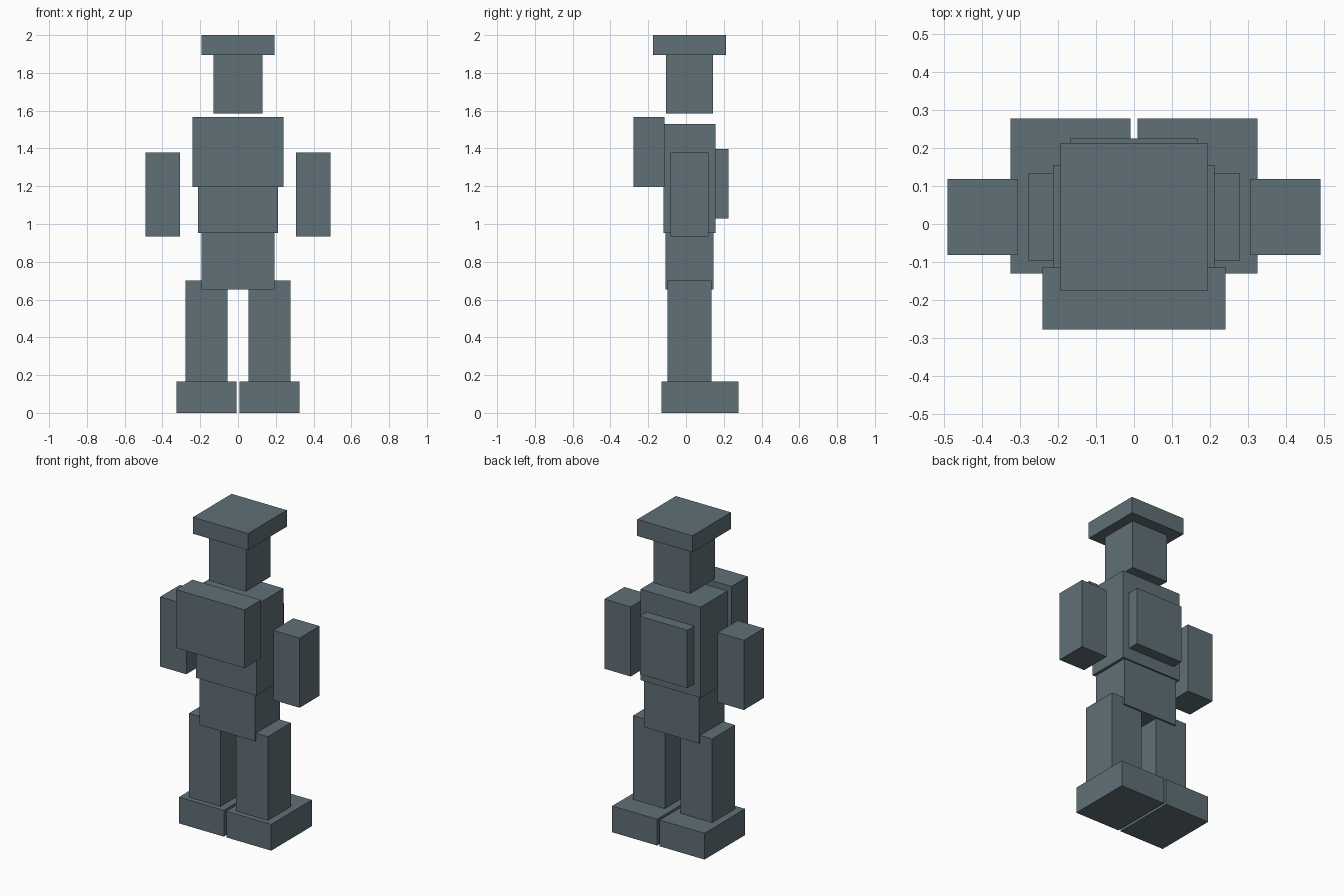
import bpy
import bmesh
from mathutils import Vector

cube = bpy.data.objects.get("Cube")
if cube:
    bpy.data.objects.remove(cube, do_unlink=True)

# One slate grey for the whole figure
SLATE = (0.115, 0.16, 0.18, 1.0)
slate = bpy.data.materials.new("slate_grey")
slate.use_nodes = True
slate.diffuse_color = SLATE
slate.node_tree.nodes["Principled BSDF"].inputs["Base Color"].default_value = SLATE


def block(name, x, y, z):
    """Flat-faced box spanning the given (low, high) range on each axis."""
    spans = (x, y, z)
    centre = Vector([(low + high) / 2 for low, high in spans])
    size = Vector([high - low for low, high in spans])
    bm = bmesh.new()
    bmesh.ops.create_cube(bm, size=1)
    bmesh.ops.scale(bm, vec=size, verts=bm.verts)
    mesh = bpy.data.meshes.new(name)
    bm.to_mesh(mesh)
    bm.free()
    mesh.materials.append(slate)
    obj = bpy.data.objects.new(name, mesh)
    obj.location = centre
    bpy.context.collection.objects.link(obj)
    return obj


def centred(name, half_width, y, z):
    return block(name, (-half_width, half_width), y, z)


def pair(name, x, y, z):
    """Matching left (+x) and right (-x) blocks."""
    block("left_" + name, x, y, z)
    block("right_" + name, (-x[1], -x[0]), y, z)


# Head and flat hat
centred("hat", 0.194, (-0.176, 0.213), (1.895, 2.0))
centred("head", 0.129, (-0.105, 0.142), (1.586, 1.895))

# Body, chest plate and back pack
centred("chest_plate", 0.241, (-0.278, -0.113), (1.195, 1.566))
centred("torso", 0.212, (-0.119, 0.156), (0.952, 1.529))
centred("back_pack", 0.167, (0.156, 0.226), (1.028, 1.397))
centred("pelvis", 0.194, (-0.108, 0.145), (0.653, 0.952))

# Limbs
pair("arm", (0.306, 0.491), (-0.082, 0.119), (0.935, 1.378))
pair("leg", (0.055, 0.278), (-0.097, 0.134), (0.167, 0.7))
pair("foot", (0.009, 0.325), (-0.13, 0.278), (0.0, 0.167))
